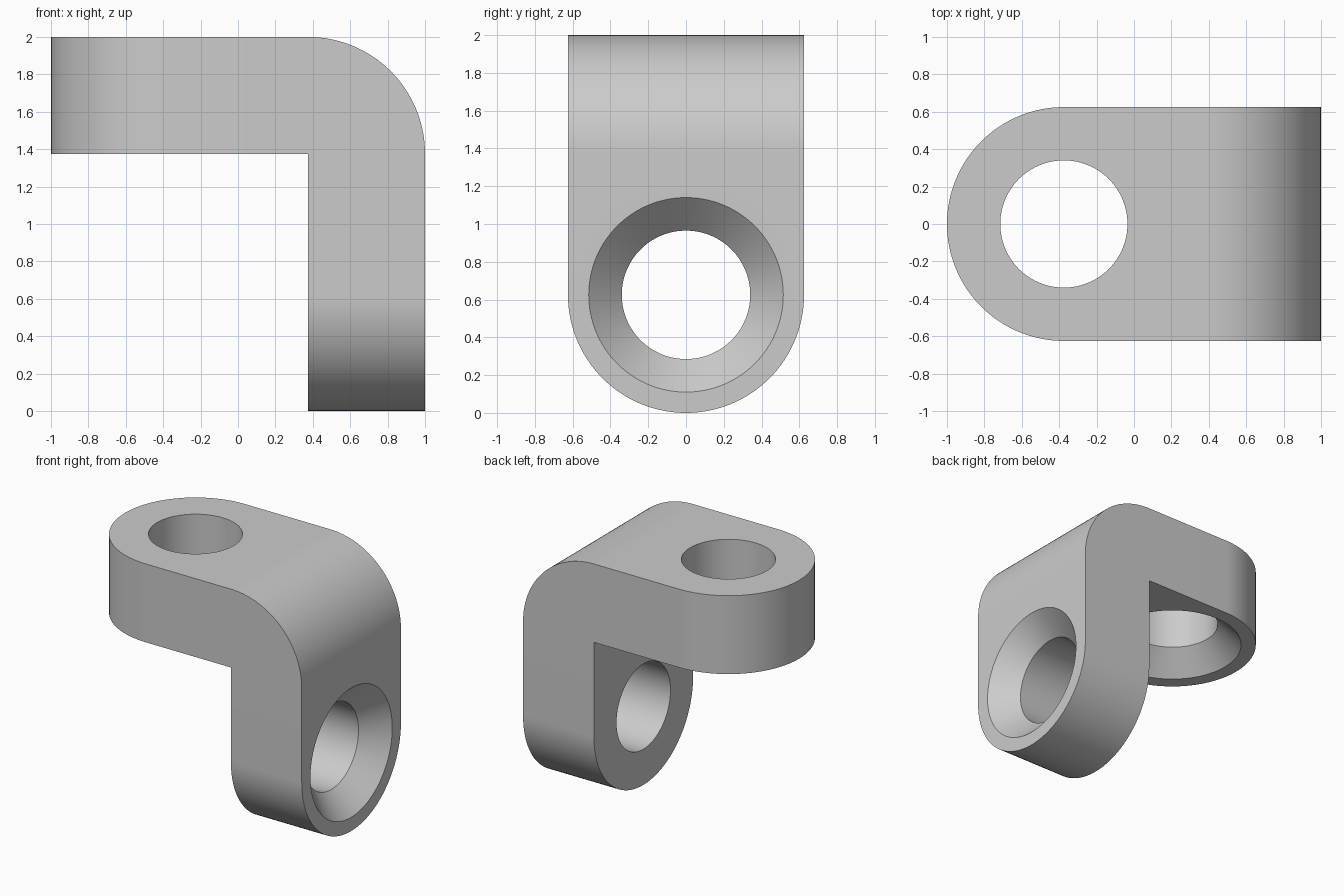
import bpy, bmesh
from math import cos, sin, pi, radians
from mathutils import Matrix, Vector

if "Cube" in bpy.data.objects:
    bpy.data.objects.remove(bpy.data.objects["Cube"], do_unlink=True)

R = 0.625            # half width, plate thickness and outer bend radius
HOLE, SINK = 0.34, 0.515
SEGS = 64            # segments per half turn

grey = bpy.data.materials.new("bracket grey")
grey.use_nodes = True
grey.diffuse_color = (0.6, 0.6, 0.6, 1)
grey.node_tree.nodes["Principled BSDF"].inputs["Base Color"].default_value = (0.6, 0.6, 0.6, 1)


def arc(cx, cy, r, start, end, n):
    return [(cx + r * cos(start + (end - start) * i / n),
             cy + r * sin(start + (end - start) * i / n)) for i in range(n + 1)]


def add_object(name, bm):
    bmesh.ops.recalc_face_normals(bm, faces=bm.faces[:])
    mesh = bpy.data.meshes.new(name)
    bm.to_mesh(mesh)
    bm.free()
    mesh.materials.append(grey)
    obj = bpy.data.objects.new(name, mesh)
    bpy.context.collection.objects.link(obj)
    return obj


def prism(name, outline, place, low, high):
    """Extrude a 2D outline; place(u, v, w) maps it into space."""
    bm = bmesh.new()
    face = bm.faces.new([bm.verts.new(place(u, v, low)) for u, v in outline])
    out = bmesh.ops.extrude_face_region(bm, geom=[face])
    move = Vector(place(0, 0, high)) - Vector(place(0, 0, low))
    bmesh.ops.translate(bm, vec=move, verts=[g for g in out["geom"] if isinstance(g, bmesh.types.BMVert)])
    return add_object(name, bm)


def countersunk_drill(name, matrix):
    """Drill along local z whose cone opens at local z = 0, pointing up."""
    bm = bmesh.new()
    rings = []
    depth = SINK - HOLE
    for r, z in ((HOLE, -1), (HOLE, -depth), (SINK, 0), (SINK, 0.2)):
        points = arc(0, 0, r, 0, 2 * pi, 2 * SEGS)[:-1]
        rings.append([bm.verts.new((x, y, z)) for x, y in points])
    for a, b in zip(rings, rings[1:]):
        for i in range(len(a)):
            j = (i + 1) % len(a)
            bm.faces.new((a[i], a[j], b[j], b[i]))
    bm.faces.new(rings[0])
    bm.faces.new(rings[-1])
    bm.transform(matrix)
    return add_object(name, bm)


def boolean(target, cutter, operation):
    mod = target.modifiers.new(cutter.name, "BOOLEAN")
    mod.operation, mod.solver, mod.object = operation, "EXACT", cutter
    bpy.context.view_layer.objects.active = target
    bpy.ops.object.modifier_apply(modifier=mod.name)
    bpy.data.objects.remove(cutter, do_unlink=True)


# Bent plate: L profile with a rounded outer corner
profile = [(-1, 2 - R), (1 - R, 2 - R), (1 - R, 0), (1, 0)]
profile += arc(1 - R, 2 - R, R, 0, pi / 2, SEGS // 2) + [(-1, 2)]
bracket = prism("angle_bracket", profile, lambda u, v, w: (u, w, v), -R, R)

# Round both free ends with rounded outlines, wider than the plate elsewhere
end = arc(0, 0, R, pi, 2 * pi, SEGS)
rounded = [(-R - 0.2, 3), (-R - 0.2, 0)] + end + [(R + 0.2, 0), (R + 0.2, 3)]
boolean(bracket, prism("top_end_outline", rounded,
                       lambda u, v, w: (v + R - 1, u, w), -1, 3), "INTERSECT")
boolean(bracket, prism("lower_end_outline", rounded,
                       lambda u, v, w: (w, u, v + R), -2, 2), "INTERSECT")

# Countersunk holes: underside of the top arm, outer face of the lower arm
flip = Matrix.Translation((R - 1, 0, 2 - R)) @ Matrix.Rotation(pi, 4, "X")
side = Matrix.Translation((1, 0, R)) @ Matrix.Rotation(pi / 2, 4, "Y")
boolean(bracket, countersunk_drill("top_arm_drill", flip), "DIFFERENCE")
boolean(bracket, countersunk_drill("lower_arm_drill", side), "DIFFERENCE")

bpy.ops.object.select_all(action="DESELECT")
bracket.select_set(True)
bpy.context.view_layer.objects.active = bracket
bpy.ops.object.shade_smooth_by_angle(angle=radians(30))
